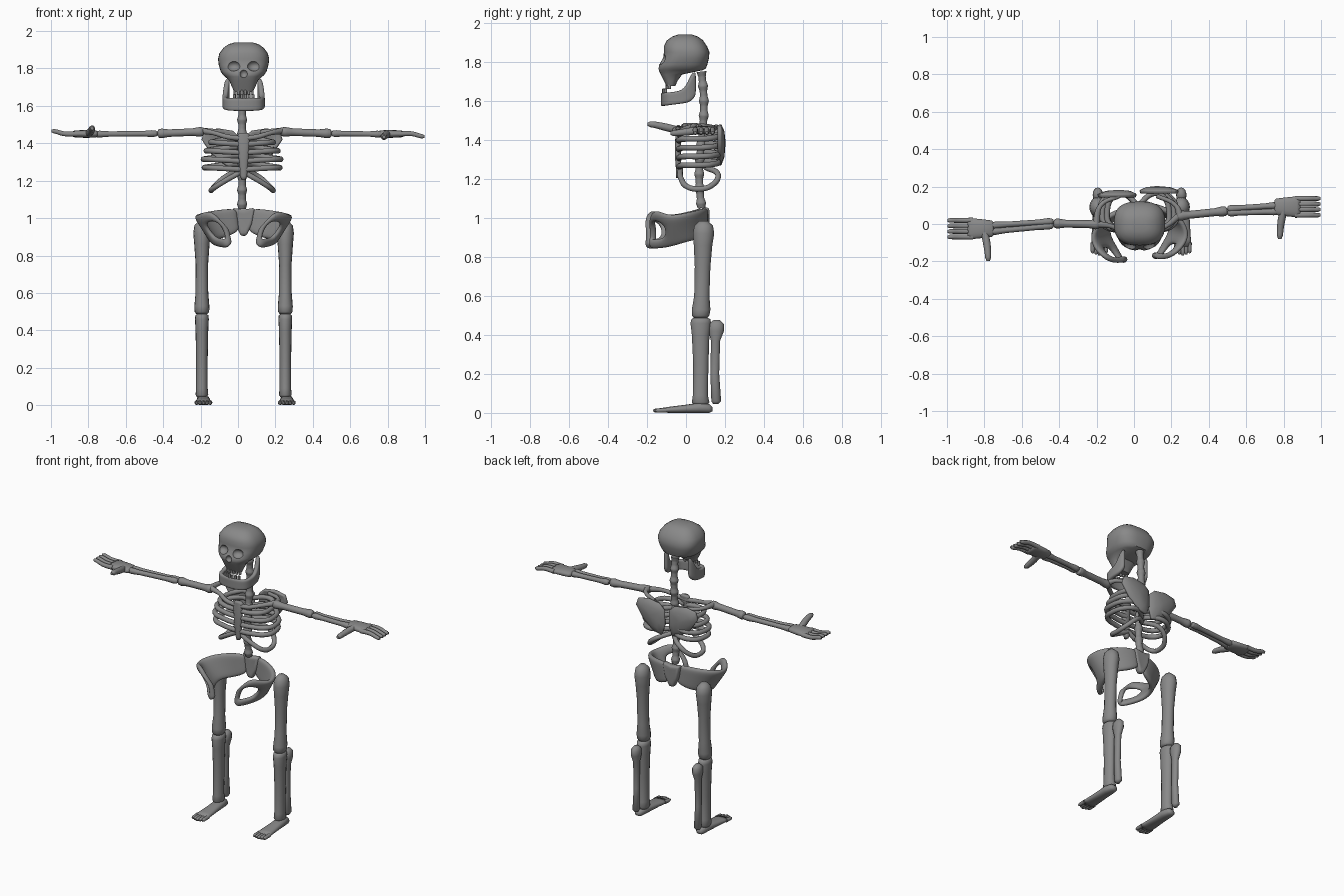
import bpy, bmesh, math
from mathutils import Vector

cube = bpy.data.objects.get("Cube")
if cube:
    bpy.data.objects.remove(cube)

C = 0.03  # x of the body's mirror plane
SIDES = ((-1, "right"), (1, "left"))

mat = bpy.data.materials.new("bone_grey")
mat.use_nodes = True
GREY = (0.25, 0.25, 0.25, 1)
mat.diffuse_color = GREY
mat.node_tree.nodes["Principled BSDF"].inputs["Base Color"].default_value = GREY


def finish(name, bm):
    bmesh.ops.recalc_face_normals(bm, faces=bm.faces)
    me = bpy.data.meshes.new(name)
    bm.to_mesh(me)
    bm.free()
    me.materials.append(mat)
    for p in me.polygons:
        p.use_smooth = True
    ob = bpy.data.objects.new(name, me)
    bpy.context.collection.objects.link(ob)
    return ob


def bone(name, pts):
    """Rounded tube through (x, y, z, radius) points."""
    cu = bpy.data.curves.new(name, "CURVE")
    cu.dimensions = "3D"
    cu.bevel_depth = 1
    cu.bevel_resolution = 3
    cu.resolution_u = 5
    cu.use_fill_caps = True
    sp = cu.splines.new("BEZIER")
    sp.bezier_points.add(len(pts) - 1)
    for b, (x, y, z, r) in zip(sp.bezier_points, pts):
        b.co = (x, y, z)
        b.radius = r
        b.handle_left_type = b.handle_right_type = "AUTO"
    cu.materials.append(mat)
    ob = bpy.data.objects.new(name, cu)
    bpy.context.collection.objects.link(ob)


def long_bone(name, a, b, r_end, r_mid):
    """Straight bone with knobbed, rounded ends."""
    a, b = Vector(a), Vector(b)
    prof = ((0, .5), (.03, .9), (.09, 1), (.25, 0), (.75, 0), (.91, 1), (.97, .9), (1, .5))
    bone(name, [(*a.lerp(b, t), r_end * k if k else r_mid) for t, k in prof])


def loft(name, rings, axis="z", n=24, power=2.4):
    """Skin through superellipse rings (position, u0, u1, v0, v1)."""
    bm = bmesh.new()
    loops = []
    for p, u0, u1, v0, v1 in rings:
        loop = []
        for i in range(n):
            c, s = math.cos(math.tau * i / n), math.sin(math.tau * i / n)
            u = (u0 + u1) / 2 + (u1 - u0) / 2 * math.copysign(abs(c) ** (2 / power), c)
            v = (v0 + v1) / 2 + (v1 - v0) / 2 * math.copysign(abs(s) ** (2 / power), s)
            loop.append(bm.verts.new({"x": (p, u, v), "y": (u, p, v), "z": (u, v, p)}[axis]))
        loops.append(loop)
    for a, b in zip(loops, loops[1:]):
        for i in range(n):
            j = (i + 1) % n
            bm.faces.new((a[i], a[j], b[j], b[i]))
    bm.faces.new(loops[0])
    bm.faces.new(loops[-1])
    return finish(name, bm)


def band(name, cols, thick, holes=()):
    """Thick wall through (x, y, top, bottom, bottom x shift) columns, with open windows."""
    bm = bmesh.new()
    grid = [[bm.verts.new((x + dx * f, y, t + (b - t) * f)) for f in (0, .28, .74, 1)]
            for x, y, t, b, dx in cols]
    for i in range(len(grid) - 1):
        for j in range(3):
            if not (j == 1 and i in holes):
                bm.faces.new((grid[i][j], grid[i + 1][j], grid[i + 1][j + 1], grid[i][j + 1]))
    ob = finish(name, bm)
    so = ob.modifiers.new("thickness", "SOLIDIFY")
    so.thickness, so.offset = thick, 0
    sub = ob.modifiers.new("smooth", "SUBSURF")
    sub.levels = sub.render_levels = 2


def plate(name, pts, thick, bulge):
    """Rounded plate: an outline fanned around a centre pushed back by bulge."""
    bm = bmesh.new()
    rim = [bm.verts.new(p) for p in pts]
    mid = sum((Vector(p) for p in pts), Vector()) / len(pts)
    inner = [bm.verts.new(mid.lerp(v.co, .6) + Vector((0, bulge * .75, 0))) for v in rim]
    hub = bm.verts.new(mid + Vector((0, bulge, 0)))
    for i in range(len(rim)):
        j = (i + 1) % len(rim)
        bm.faces.new((rim[i], rim[j], inner[j], inner[i]))
        bm.faces.new((inner[i], inner[j], hub))
    ob = finish(name, bm)
    so = ob.modifiers.new("thickness", "SOLIDIFY")
    so.thickness, so.offset = thick, 0
    be = ob.modifiers.new("rounding", "BEVEL")
    be.width, be.segments, be.angle_limit = thick * .3, 2, math.radians(50)


# Skull with shallow carved sockets
skull_rings = [(1.675, .05, -.1, -.055), (1.70, .062, -.112, -.045), (1.735, .076, -.13, -.02),
               (1.757, .1, -.14, .085), (1.765, .11, -.142, .102), (1.785, .123, -.138, .109),
               (1.82, .133, -.117, .118), (1.85, .137, -.113, .12), (1.88, .13, -.114, .108),
               (1.91, .108, -.098, .088), (1.93, .08, -.07, .06), (1.94, .045, -.04, .03)]
skull = loft("skull", [(z, C - h, C + h, f, b) for z, h, f, b in skull_rings], n=32, power=2.7)
cuts = [(C - .056, -.135, 1.815, .039, .04, .029), (C + .056, -.135, 1.815, .039, .04, .029),
        (C, -.15, 1.772, .022, .028, .024)]
for x, y, z, sx, sy, sz in cuts:
    bm = bmesh.new()
    bmesh.ops.create_uvsphere(bm, u_segments=20, v_segments=12, radius=1)
    for v in bm.verts:
        v.co = (x + v.co.x * sx, y + v.co.y * sy, z + v.co.z * sz)
    cutter = finish("socket_cutter", bm)
    cutter.hide_render = True
    md = skull.modifiers.new("socket", "BOOLEAN")
    md.operation, md.object, md.solver = "DIFFERENCE", cutter, "EXACT"
    bpy.context.view_layer.objects.active = skull
    bpy.ops.object.modifier_apply(modifier=md.name)
    bpy.data.objects.remove(cutter)
bpy.ops.object.select_all(action="DESELECT")
skull.select_set(True)
bpy.ops.object.shade_smooth_by_angle(angle=math.radians(40))

# Jaw and teeth
half = [(.082, .05, 1.755, 1.625), (.093, .025, 1.74, 1.595), (.1, -.005, 1.655, 1.587),
        (.1, -.07, 1.645, 1.58), (.08, -.12, 1.642, 1.572)]
band("jaw", [(C - x, y, t, b, 0) for x, y, t, b in half]
     + [(C + x, y, t, b, 0) for x, y, t, b in half[::-1]], .028)
for i in range(6):
    k = i - 2.5
    for nm, y, z, w in (("upper_tooth", -.098, 1.672, .018), ("lower_tooth", -.117, 1.648, .02)):
        x, yy = C + k * w, y + k * k * .002
        long_bone(nm, (x, yy, z - .012), (x, yy, z + .014), .008, .008)

# Spine with alternating vertebrae
bone("spine", [(.022, .08 + .012 * math.sin((1.75 - .025 * i) * 9), 1.75 - .025 * i,
                .02 if i % 3 else .027) for i in range(29)])

# Breastbone
loft("sternum", [(z, C - h, C + h, y - .015, y + .015) for z, h, y in
                 ((1.205, .01, -.035), (1.225, .02, -.035), (1.32, .026, -.042),
                  (1.41, .032, -.04), (1.445, .032, -.035), (1.455, .022, -.035))], n=16)

for s, side in SIDES:
    X = lambda d: C - .008 + s * d
    # Ribs
    for i, (z, w) in enumerate(((1.405, .165), (1.36, .19), (1.315, .205), (1.27, .2))):
        path = [(.01, -.035, z - .01), (.09, -.035, z - .005), (w * .93, .0, z), (w, .07, z),
                (w * .85, .14, z + .005), (.09, .165, z + .015), (0, .1, z + .02)]
        bone(f"{side}_rib_{i + 1}", [(X(x), y, zz, .015) for x, y, zz in path])
    low = [(.0, -.03, 1.25), (.09, -.025, 1.2), (.155, .01, 1.158), (.165, .07, 1.148),
           (.15, .13, 1.165), (.09, .165, 1.22), (0, .1, 1.26)]
    bone(f"{side}_floating_rib", [(X(x), y, z, .0145) for x, y, z in low])

    # Shoulder girdle
    sy = .02 + s * .022
    bone(f"{side}_collarbone", [(X(.0), -.035, 1.425, .014), (X(.08), -.035, 1.435, .014),
                                (X(.15), -.01, 1.455, .013), (X(.215), sy, 1.467, .018)])
    bone(f"{side}_shoulder_spine", [(X(.225), sy, 1.467, .02), (X(.2), .1, 1.47, .012), (X(.1), .15, 1.46, .012)])
    blade = [(.012, 1.43), (.05, 1.465), (.13, 1.478), (.2, 1.465), (.215, 1.42),
             (.16, 1.34), (.085, 1.28), (.03, 1.268), (.01, 1.33)]
    plate(f"{side}_shoulder_blade", [(X(x), .16 + s * .01, z) for x, z in blade], .022, .022)

    # Arms run slightly off square to the body
    ey, wy, hy = (.003, -.025, -.025) if s < 0 else (.07, .083, .092)
    ex, wx = (-.43, -.77) if s < 0 else (.5, .77)
    long_bone(f"{side}_upper_arm", (X(.205), sy, 1.462), (ex, ey, 1.452), .027, .021)
    for nm, d in (("radius", -.014), ("ulna", .014)):
        long_bone(f"{side}_{nm}", (ex, ey + d * .8, 1.452), (wx, wy + d * 1.2, 1.449), .019, .015)

    # Hand
    palm = ((.75, .034, .014), (.76, .044, .019), (.81, .05, .021), (.87, .056, .019), (.89, .054, .012))
    loft(f"{side}_palm", [(s * x, hy - w, hy + w, 1.45 - t, 1.45 + t) for x, w, t in palm], "x", 16)
    tip = 1.465 if s < 0 else 1.437
    for i in range(4):
        y = hy + (i - 1.5) * .0295
        bone(f"{side}_finger_{i + 1}", [(s * .86, y, 1.45, .0145), (s * .93, y, 1.451, .0135),
                                        (s * .985, y, tip, .012), (s * .998, y, tip, .007)])
    tz = 1.48 if s < 0 else 1.434
    bone(f"{side}_thumb", [(s * .8, hy - .02, 1.45, .02), (s * .787, hy - .08, (1.45 + tz) / 2, .02),
                           (s * .78, hy - .155, tz, .016), (s * .78, hy - .172, tz, .009)])

    # Flared hip bone with an open window at the front
    hip = [(.035, .1, 1.055, .93, -.015), (.14, .075, 1.045, .89, -.035), (.225, .02, 1.03, .885, -.06),
           (.262, -.05, 1.015, .862, -.1), (.245, -.11, 1.015, .846, -.12), (.185, -.17, 1.05, .84, -.09),
           (.125, -.183, .995, .845, -.045), (.08, -.165, .94, .865, -.015)]
    band(f"{side}_hip", [(C + s * x, y - .005 + s * .01, t, b, s * dx) for x, y, t, b, dx in hip], .034, (4, 5))

    # Legs
    lx = C + s * .223
    column = lambda nm, rings: loft(f"{side}_{nm}", [(z, lx - h, lx + h, a, b) for z, h, a, b in rings], n=16, power=2)
    column("thigh", ((.487, .03, .04, .11), (.5, .039, .03, .12), (.53, .04, .03, .125), (.6, .034, .042, .12),
                     (.75, .033, .045, .125), (.86, .041, .04, .135), (.92, .046, .035, .145),
                     (.96, .04, .043, .138), (.985, .018, .07, .11)))
    column("shin", ((.04, .025, .04, .11), (.055, .034, .03, .12), (.09, .031, .035, .112), (.25, .031, .037, .115),
                    (.4, .034, .03, .12), (.46, .037, .023, .128), (.48, .035, .028, .125), (.488, .025, .04, .11)))
    column("calf_bone", ((.045, .012, .14, .165), (.06, .021, .13, .18), (.2, .018, .125, .17), (.37, .019, .128, .175),
                         (.42, .028, .115, .195), (.455, .027, .117, .195), (.475, .013, .14, .175)))

    # Foot
    fx = lx + .008
    sole = ((.135, .015, .008, .03), (.12, .028, 0, .045), (.07, .035, 0, .052), (0, .038, 0, .042),
            (-.08, .043, 0, .032), (-.12, .044, .002, .026))
    loft(f"{side}_foot", [(y, fx - w, fx + w, a, b) for y, w, a, b in sole], "y", 16)
    for i in range(5):
        x = fx + (i - 2) * .018
        e = -.168 + .006 * abs(i - 2)
        bone(f"{side}_toe_{i + 1}", [(x, -.1, .014, .012), (x, e + .012, .012, .011), (x, e, .011, .006)])

# Sacrum wedge between the hips
plate("sacrum", [(C - .06, .1, 1.055), (C, .1, 1.045), (C + .06, .1, 1.055), (C + .045, .1, .97),
                 (C + .015, .095, .905), (C - .015, .095, .905), (C - .045, .1, .97)], .04, 0)
